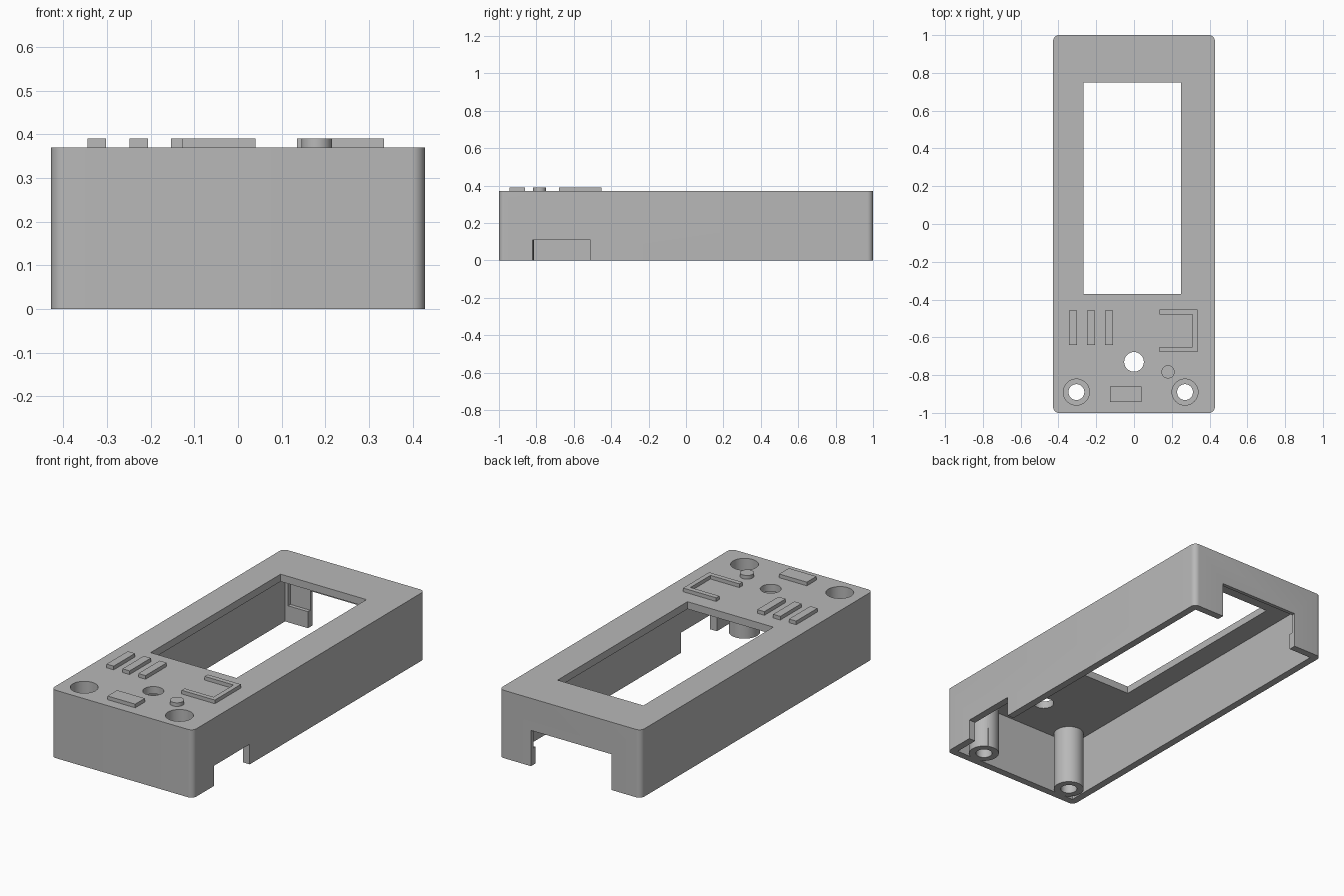
import bpy
import bmesh
import math

if "Cube" in bpy.data.objects:
    bpy.data.objects.remove(bpy.data.objects["Cube"], do_unlink=True)

grey = bpy.data.materials.new("plain_grey")
grey.use_nodes = True
grey.diffuse_color = (0.48, 0.48, 0.48, 1)
grey.node_tree.nodes["Principled BSDF"].inputs["Base Color"].default_value = grey.diffuse_color

TOP, ROOF, WALL = 0.37, 0.33, 0.04
HALF_X, HALF_Y = 0.428, 1.0


def prism(name, outline, z0, z1):
    """Extrude a flat outline from z0 to z1."""
    bm = bmesh.new()
    face = bm.faces.new([bm.verts.new((x, y, z0)) for x, y in outline])
    up = bmesh.ops.extrude_face_region(bm, geom=[face])
    verts = [v for v in up["geom"] if isinstance(v, bmesh.types.BMVert)]
    bmesh.ops.translate(bm, verts=verts, vec=(0, 0, z1 - z0))
    bmesh.ops.recalc_face_normals(bm, faces=bm.faces)
    mesh = bpy.data.meshes.new(name)
    bm.to_mesh(mesh)
    bm.free()
    mesh.materials.append(grey)
    obj = bpy.data.objects.new(name, mesh)
    bpy.context.collection.objects.link(obj)
    return obj


def box(name, x0, x1, y0, y1, z0, z1):
    return prism(name, [(x0, y0), (x1, y0), (x1, y1), (x0, y1)], z0, z1)


def cylinder(name, x, y, r, z0, z1, n=48):
    angles = [math.tau * i / n for i in range(n)]
    return prism(name, [(x + r * math.cos(a), y + r * math.sin(a)) for a in angles], z0, z1)


def rounded_box(name, hx, hy, r, z0, z1, steps=8):
    outline = []
    for q, (sx, sy) in enumerate([(1, 1), (-1, 1), (-1, -1), (1, -1)]):
        for i in range(steps + 1):
            a = (q + i / steps) * math.pi / 2
            outline.append((sx * (hx - r) + r * math.cos(a), sy * (hy - r) + r * math.sin(a)))
    return prism(name, outline, z0, z1)


def combine(target, tool, operation):
    """Apply a boolean and discard the tool."""
    tool.hide_render = True
    mod = target.modifiers.new("boolean", "BOOLEAN")
    mod.operation, mod.solver, mod.object = operation, "EXACT", tool
    bpy.context.view_layer.objects.active = target
    bpy.ops.object.modifier_apply(modifier=mod.name)
    bpy.data.objects.remove(tool, do_unlink=True)


# Hollow case, open underneath
case = rounded_box("case_shell", HALF_X, HALF_Y, 0.03, 0, TOP)
cavity = box("cavity", -HALF_X + WALL, HALF_X - WALL, -HALF_Y + WALL, HALF_Y - WALL, -0.1, ROOF)
combine(case, cavity, "DIFFERENCE")

# Screw posts under the front corners
posts = [(-0.305, -0.89), (0.27, -0.89)]
for x, y in posts:
    combine(case, cylinder("screw_post", x, y, 0.077, 0, ROOF + 0.02), "UNION")

# Window, connector openings and screw holes
cutters = [
    box("window", -0.268, 0.25, -0.37, 0.75, 0.2, 0.5),
    box("side_notch", 0.3, 0.5, -0.82, -0.51, -0.1, 0.11),
    box("back_notch", -0.25, 0.235, 0.9, 1.1, -0.1, 0.195),
    box("back_pocket", -0.37, 0.355, 0.9, 0.98, 0.09, 0.27),
    cylinder("centre_hole", 0, -0.73, 0.052, 0.2, 0.5),
]
for x, y in posts:
    cutters.append(cylinder("screw_hole", x, y, 0.042, -0.1, 0.5))
    cutters.append(cylinder("counterbore", x, y, 0.069, 0.05, 0.5))
for cutter in cutters:
    combine(case, cutter, "DIFFERENCE")

# Raised marks on the top face
LOW, HIGH = TOP - 0.01, TOP + 0.02
marks = [cylinder("round_mark", 0.18, -0.783, 0.035, LOW, HIGH, 32),
         box("front_block", -0.127, 0.04, -0.943, -0.86, LOW, HIGH)]
for i in range(3):
    x = -0.345 + 0.096 * i
    marks.append(box("bar_mark", x, x + 0.043, -0.64, -0.457, LOW, HIGH))
bracket = [(0.135, -0.678), (0.335, -0.678), (0.335, -0.453), (0.135, -0.453),
           (0.135, -0.48), (0.309, -0.48), (0.309, -0.652), (0.135, -0.652)]
marks.append(prism("bracket_mark", bracket, LOW, HIGH))

# Smooth the round walls, keep the edges crisp
for obj in [case] + marks:
    bpy.ops.object.select_all(action="DESELECT")
    obj.select_set(True)
    bpy.context.view_layer.objects.active = obj
    bpy.ops.object.shade_smooth_by_angle(angle=math.radians(30))
